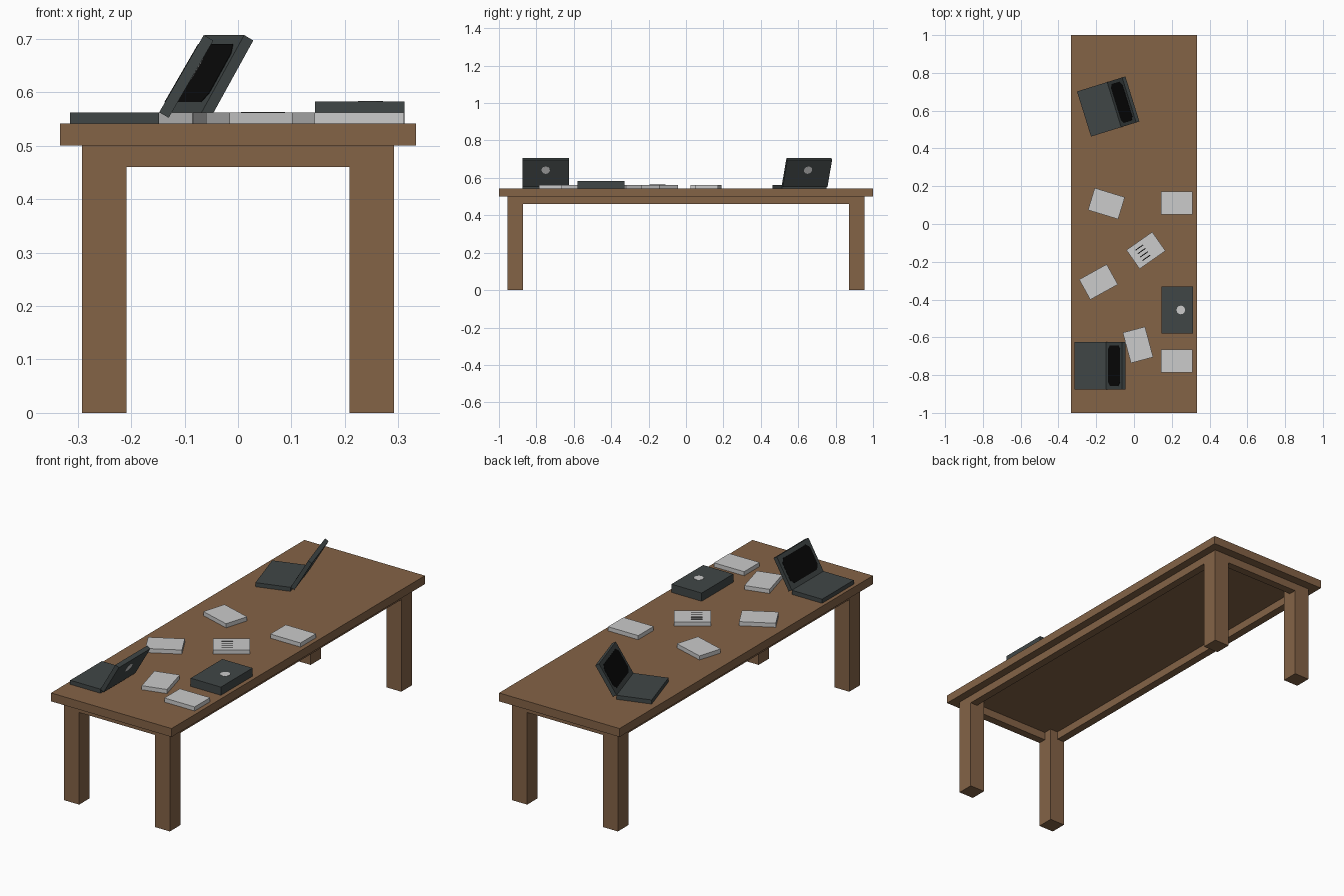
import bpy, bmesh
from math import radians, cos, sin, pi
from mathutils import Matrix, Vector

if "Cube" in bpy.data.objects:
    bpy.data.objects.remove(bpy.data.objects["Cube"], do_unlink=True)


def material(name, rgb):
    m = bpy.data.materials.new(name)
    m.use_nodes = True
    m.diffuse_color = (*rgb, 1)
    m.node_tree.nodes["Principled BSDF"].inputs["Base Color"].default_value = (*rgb, 1)
    return m


WOOD = material("brown wood", (0.231, 0.125, 0.062))
CASE = material("dark slate", (0.051, 0.062, 0.062))
PAPER = material("light grey", (0.597, 0.597, 0.597))
BLACK = material("black", (0.003, 0.003, 0.003))


def prism(name, outline, z0, z1, mat, frame=Matrix()):
    """Extrude a flat outline from z0 to z1 within a local frame."""
    bm = bmesh.new()
    base = bm.faces.new([bm.verts.new((x, y, z0)) for x, y in outline])
    top = bmesh.ops.extrude_face_region(bm, geom=[base])["geom"]
    bmesh.ops.translate(bm, vec=(0, 0, z1 - z0),
                        verts=[v for v in top if isinstance(v, bmesh.types.BMVert)])
    bmesh.ops.recalc_face_normals(bm, faces=bm.faces)
    mesh = bpy.data.meshes.new(name)
    bm.to_mesh(mesh)
    bm.free()
    mesh.materials.append(mat)
    ob = bpy.data.objects.new(name, mesh)
    ob.matrix_world = frame
    bpy.context.collection.objects.link(ob)
    return ob


def rect(x0, x1, y0, y1):
    return [(x0, y0), (x1, y0), (x1, y1), (x0, y1)]


def cut_rect(x0, x1, y0, y1, c):
    """Rectangle with clipped corners."""
    return [(x0 + c, y0), (x1 - c, y0), (x1, y0 + c), (x1, y1 - c),
            (x1 - c, y1), (x0 + c, y1), (x0, y1 - c), (x0, y0 + c)]


def placed(x, y, degrees):
    return Matrix.Translation((x, y, TOP)) @ Matrix.Rotation(radians(degrees), 4, "Z")


# Table
TOP, UNDER, APRON = 0.542, 0.5, 0.46
LX, LY, LEG, RAIL = 0.292, 0.955, 0.083, 0.04
prism("table_top", rect(-0.333, 0.333, -1, 1), UNDER, TOP, WOOD)
for sx, side in ((-1, "right"), (1, "left")):
    for sy, end in ((-1, "front"), (1, "back")):
        xs = sorted((sx * LX, sx * (LX - LEG)))
        ys = sorted((sy * LY, sy * (LY - LEG)))
        prism(f"{end}_{side}_leg", rect(*xs, *ys), 0, UNDER, WOOD)
    xs = sorted((sx * LX, sx * (LX - RAIL)))
    prism(f"{side}_apron", rect(*xs, LEG - LY, LY - LEG), APRON, UNDER, WOOD)
for sy, end in ((-1, "front"), (1, "back")):
    ys = sorted((sy * LY, sy * (LY - RAIL)))
    prism(f"{end}_apron", rect(LEG - LX, LX - LEG, *ys), APRON, UNDER, WOOD)

# Laptops: the hinge runs along the local +x edge of the base
DEPTH, HALF, THICK = 0.167, 0.125, 0.0205


def laptop(name, x, y, turn, opening):
    frame = placed(x, y, turn)
    prism(name + "_base", rect(-DEPTH / 2, DEPTH / 2, -HALF, HALF), 0, THICK, CASE, frame)
    lid = (frame @ Matrix.Translation((DEPTH / 2, 0, THICK))
           @ Matrix.Rotation(-radians(opening), 4, "Y"))
    prism(name + "_lid", rect(0, DEPTH, -HALF, HALF), -THICK, 0, CASE, lid)
    if opening < 180:
        prism(name + "_screen", cut_rect(0.022, 0.147, -0.108, 0.108, 0.02),
              0, 0.001, BLACK, lid)
    disc = [(0.62 * DEPTH + 0.023 * cos(k * pi / 6), 0.023 * sin(k * pi / 6))
            for k in range(12)]
    prism(name + "_lid_disc", disc, -THICK - 0.001, -THICK, PAPER, lid)


laptop("front_laptop", -0.231, -0.75, 0, 60)
laptop("back_laptop", -0.185, 0.607, 17.3, 60)
laptop("closed_laptop", 0.228, -0.455, 180, 180)

# Paper stacks
stacks = [(0.227, 0.111, 0), (0.227, -0.725, 0), (-0.146, 0.108, -17),
          (0.063, -0.14, 35), (-0.188, -0.307, 29), (0.021, -0.64, -75)]
for i, spot in enumerate(stacks):
    prism(f"paper_stack_{i + 1}", rect(-0.0835, 0.0835, -0.061, 0.061),
          0, THICK, PAPER, placed(*spot))

# Written lines on one stack
for row in range(4):
    y = -0.036 + 0.022 * row
    prism(f"written_line_{row + 1}", rect(-0.045, 0.005, y, y + 0.005),
          THICK, THICK + 0.001, BLACK, placed(*stacks[3]))
